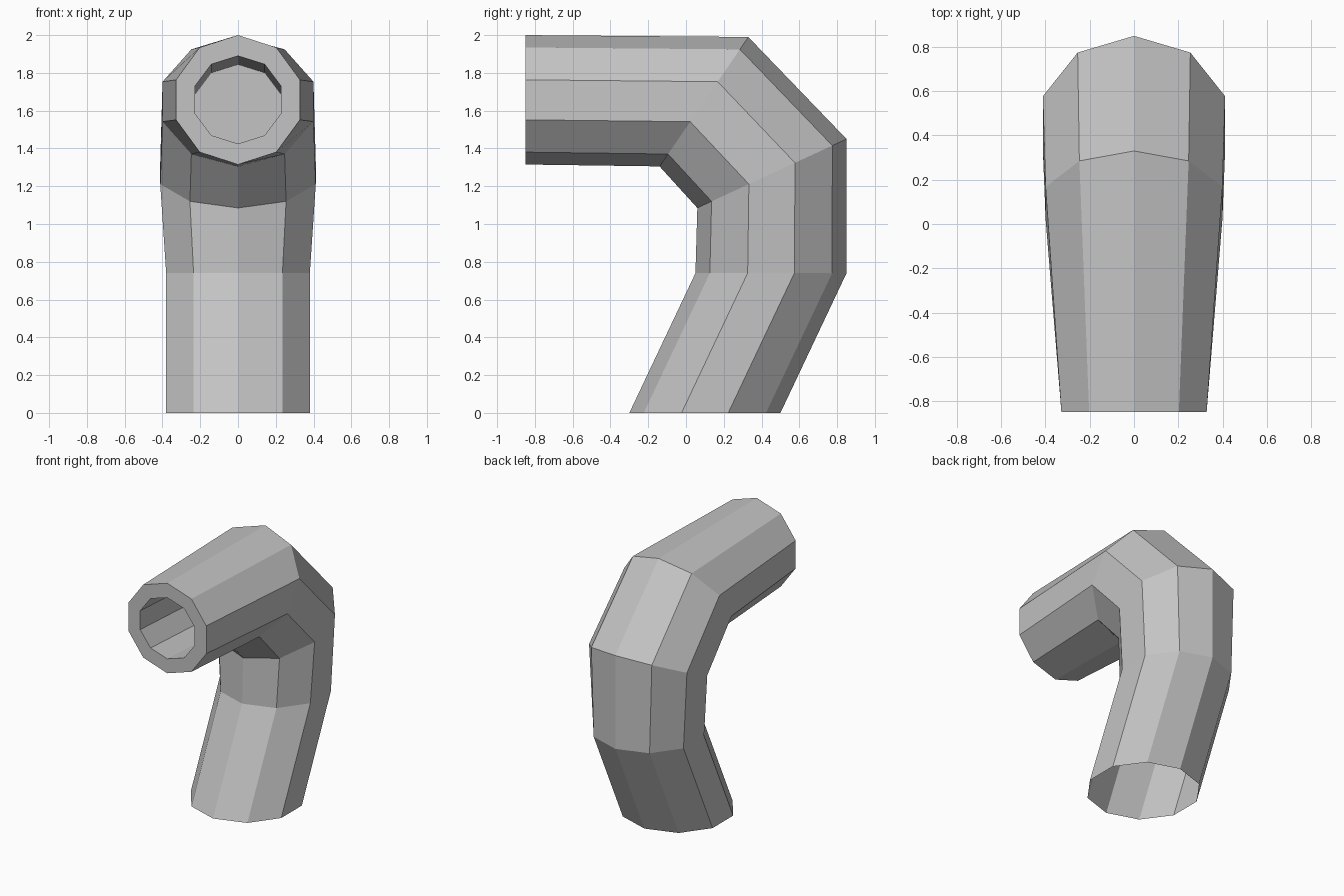
import bpy, bmesh, math
from mathutils import Vector

cube = bpy.data.objects.get("Cube")
if cube:
    bpy.data.objects.remove(cube, do_unlink=True)

SIDES = 10

# One flat grey for the whole pipe
grey = bpy.data.materials.new("pipe_grey")
colour = (0.55, 0.55, 0.55, 1.0)
grey.use_nodes = True
grey.diffuse_color = colour
grey.node_tree.nodes["Principled BSDF"].inputs["Base Color"].default_value = colour


def add_ring(bm, outer, inner, radius):
    """Decagon spanning the outer and inner (y, z) points of the bend."""
    a, b = Vector((0, *outer)), Vector((0, *inner))
    centre, up = (a + b) / 2, (a - b) / 2
    side = Vector((radius, 0, 0))
    angles = [2 * math.pi * k / SIDES for k in range(SIDES)]
    return [bm.verts.new(centre + up * math.cos(t) + side * math.sin(t)) for t in angles]


# Sections from the open foot, round the bend, over the rim and into the bore
sections = [
    ((0.50, 0.00), (-0.30, 0.00), 0.40),     # foot
    ((0.85, 0.74), (0.05, 0.74), 0.40),      # lower bend
    ((0.85, 1.45), (0.06, 1.085), 0.433),    # middle bend
    ((0.33, 1.99), (-0.14, 1.305), 0.42),    # upper bend
    ((-0.85, 2.00), (-0.85, 1.315), 0.345),  # mouth
    ((-0.85, 1.89), (-0.85, 1.425), 0.24),   # bore edge
    ((0.00, 1.845), (0.00, 1.38), 0.24),     # bore end
]

bm = bmesh.new()
rings = [add_ring(bm, *s) for s in sections]
for low, high in zip(rings, rings[1:]):
    for k in range(SIDES):
        n = (k + 1) % SIDES
        bm.faces.new((low[k], high[k], high[n], low[n]))

# Flat wall closing the bore
bm.faces.new(list(reversed(rings[-1])))

mesh = bpy.data.meshes.new("bent_pipe")
bm.to_mesh(mesh)
bm.free()
mesh.materials.append(grey)
pipe = bpy.data.objects.new("bent_pipe", mesh)
bpy.context.collection.objects.link(pipe)
